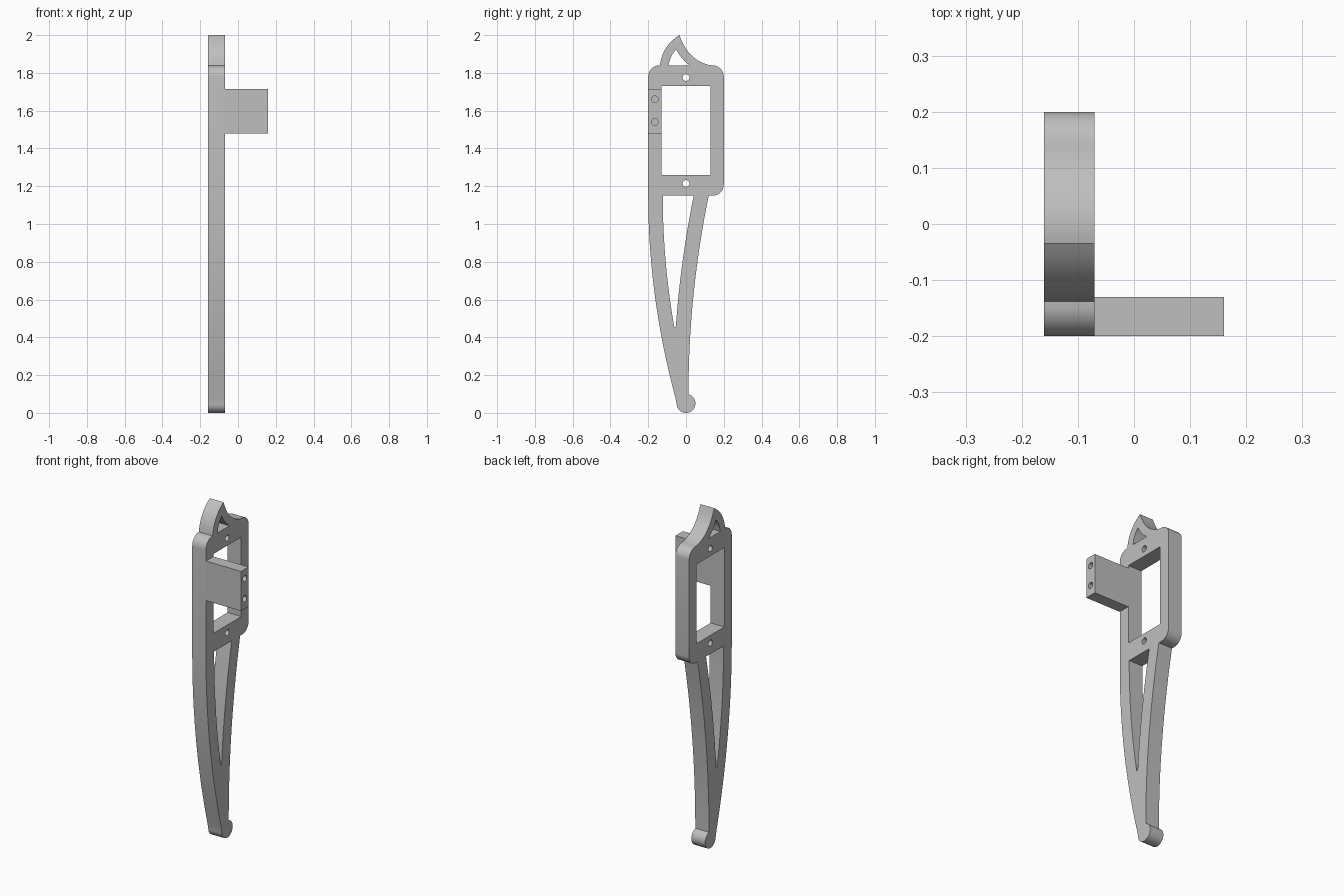
import bpy, bmesh
from math import sin, cos, radians
from mathutils import Vector

cube = bpy.data.objects.get("Cube")
if cube:
    bpy.data.objects.remove(cube, do_unlink=True)

grey = bpy.data.materials.new("plain grey")
grey.use_nodes = True
grey.diffuse_color = (0.52, 0.52, 0.52, 1)
grey.node_tree.nodes["Principled BSDF"].inputs["Base Color"].default_value = grey.diffuse_color


# Profile helpers, all as (y, z) points
def arc(cy, cz, r, start, end, n=8):
    angles = [radians(start + (end - start) * i / n) for i in range(n + 1)]
    return [(cy + r * cos(a), cz + r * sin(a)) for a in angles]


def bow(p, ctrl, q, n=10):
    p, ctrl, q = Vector(p), Vector(ctrl), Vector(q)
    return [tuple(p * (1 - t) ** 2 + ctrl * 2 * t * (1 - t) + q * t * t)
            for t in (i / n for i in range(n + 1))]


def front_edge(z):
    return -0.2 + 0.152 * ((1.15 - z) / 1.1) ** 2


def back_edge(z):
    return 0.013 + 0.107 * ((z - 0.1) / 1.05) ** 2


def leg_curve(edge, z0, z1, offset=0, n=16):
    heights = [z0 + (z1 - z0) * i / n for i in range(n + 1)]
    return [(edge(z) + offset, z) for z in heights]


def rectangle(y0, y1, z0, z1):
    return [(y0, z0), (y1, z0), (y1, z1), (y0, z1)]


def circle(y, z, r):
    return arc(y, z, r, 0, 360, 24)[:-1]


# Fill closed loops, holes included, and extrude them along x
def extruded(name, loops, x0, x1):
    bm = bmesh.new()
    for loop in loops:
        verts = [bm.verts.new((x0, y, z)) for y, z in loop]
        for i, v in enumerate(verts):
            bm.edges.new((v, verts[(i + 1) % len(verts)]))
    bmesh.ops.triangle_fill(bm, use_beauty=True, edges=bm.edges[:])
    ext = bmesh.ops.extrude_face_region(bm, geom=bm.faces[:], use_keep_orig=True)
    moved = [g for g in ext["geom"] if isinstance(g, bmesh.types.BMVert)]
    bmesh.ops.translate(bm, verts=moved, vec=(x1 - x0, 0, 0))
    bmesh.ops.recalc_face_normals(bm, faces=bm.faces[:])
    mesh = bpy.data.meshes.new(name)
    bm.to_mesh(mesh)
    bm.free()
    mesh.materials.append(grey)
    obj = bpy.data.objects.new(name, mesh)
    bpy.context.collection.objects.link(obj)
    return obj


def select_only(obj):
    bpy.ops.object.select_all(action='DESELECT')
    obj.select_set(True)
    bpy.context.view_layer.objects.active = obj


# Outer outline: foot, back of leg, frame, fin, front of leg
outline = arc(0, 0.05, 0.05, 180, 435, 28)
outline += leg_curve(back_edge, 0.12, 1.15)
outline += arc(0.14, 1.21, 0.06, -90, 0)
outline += arc(0.14, 1.78, 0.06, 0, 90)
outline += bow((0.12, 1.842), (0.01, 1.87), (-0.035, 2.0))
outline += bow((-0.035, 2.0), (-0.125, 1.945), (-0.138, 1.84))
outline += arc(-0.14, 1.78, 0.06, 100, 180)
outline += leg_curve(front_edge, 1.15, 0.08)

# Openings
window = rectangle(-0.13, 0.13, 1.26, 1.73)
leg_slot = leg_curve(front_edge, 1.15, 0.45, 0.077)
leg_slot += leg_curve(back_edge, 0.46, 1.15, -0.079)
fin_slot = bow((0.02, 1.84), (-0.025, 1.87), (-0.052, 1.925), 6)
fin_slot += bow((-0.052, 1.925), (-0.085, 1.89), (-0.092, 1.84), 6)[1:]
pin_holes = [circle(0, z, 0.018) for z in (1.215, 1.775)]

plate = extruded("leg_plate", [outline, window, leg_slot, fin_slot] + pin_holes, -0.16, -0.07)

# Side tab with two blind screw holes in its end
tab = extruded("side_tab", [rectangle(-0.2, -0.13, 1.48, 1.715)], -0.07, 0.16)
for z in (1.54, 1.66):
    cutter = extruded("screw_cutter", [circle(-0.165, z, 0.018)], 0.06, 0.2)
    cutter.hide_render = True
    select_only(tab)
    cut = tab.modifiers.new("screw_hole", 'BOOLEAN')
    cut.operation = 'DIFFERENCE'
    cut.solver = 'EXACT'
    cut.object = cutter
    bpy.ops.object.modifier_apply(modifier=cut.name)
    bpy.data.objects.remove(cutter, do_unlink=True)

for obj in (plate, tab):
    select_only(obj)
    bpy.ops.object.shade_smooth_by_angle(angle=radians(30))
